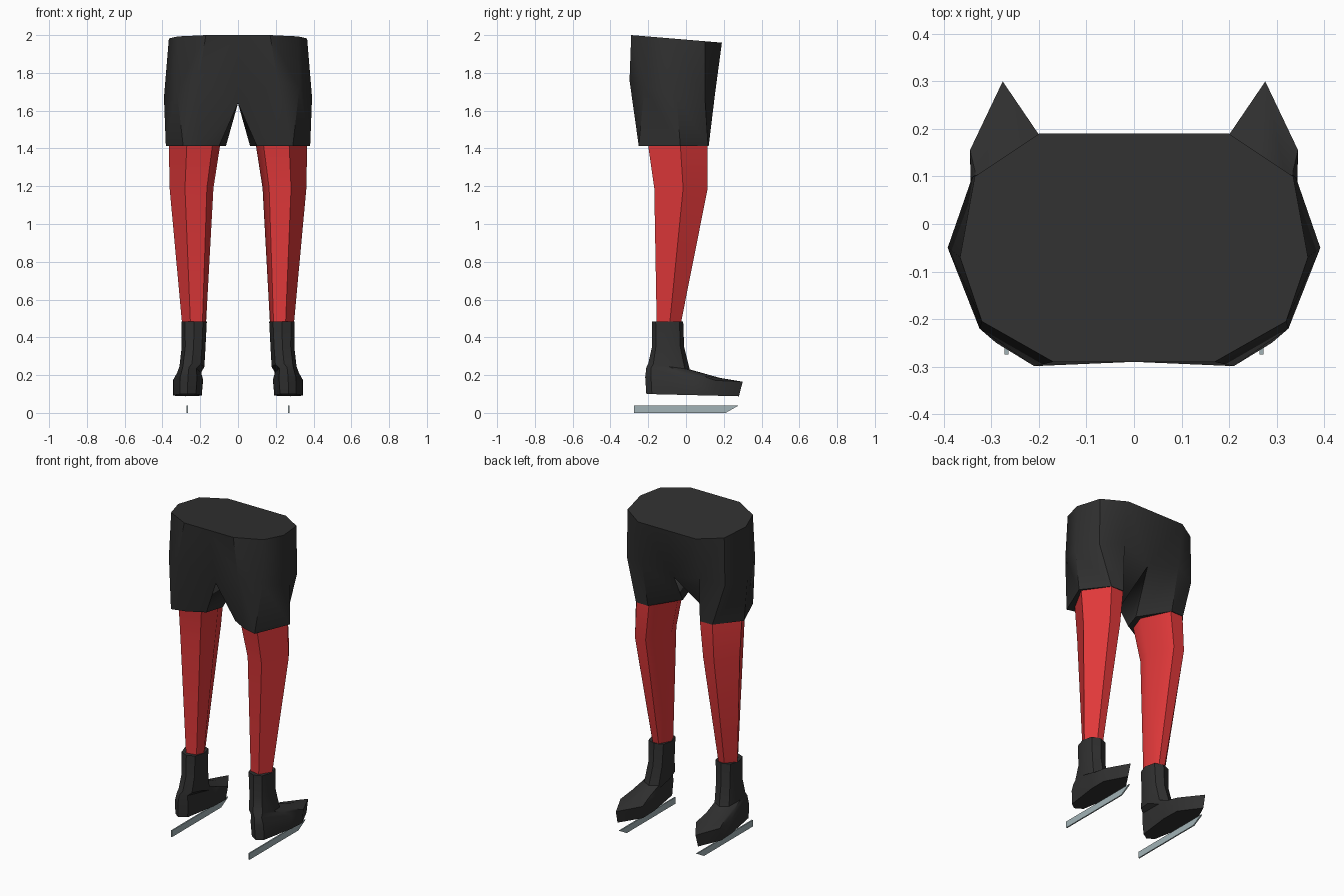
import bpy, bmesh

if "Cube" in bpy.data.objects:
    bpy.data.objects.remove(bpy.data.objects["Cube"])


def material(name, rgb):
    m = bpy.data.materials.new(name)
    m.diffuse_color = (*rgb, 1)
    m.use_nodes = True
    m.node_tree.nodes["Principled BSDF"].inputs["Base Color"].default_value = m.diffuse_color
    return m


BLACK = material("charcoal fabric", (0.03, 0.03, 0.03))
RED = material("red stocking", (0.75, 0.04, 0.042))
STEEL = material("blue grey steel", (0.36, 0.45, 0.47))


def finish(name, bm, mat, angle):
    """Turn a right-hand half into a mirrored, shaded object."""
    bmesh.ops.recalc_face_normals(bm, faces=bm.faces[:])
    me = bpy.data.meshes.new(name)
    bm.to_mesh(me)
    bm.free()
    me.materials.append(mat)
    ob = bpy.data.objects.new(name, me)
    bpy.context.collection.objects.link(ob)
    bpy.ops.object.select_all(action='DESELECT')
    ob.select_set(True)
    bpy.context.view_layer.objects.active = ob
    if angle:
        bpy.ops.object.shade_smooth_by_angle(angle=angle)
    mod = ob.modifiers.new("mirror", 'MIRROR')
    mod.use_clip = True
    return ob


def loft(bm, rings, closed=True):
    """Skin point rings; returns the vertex rings."""
    vs = [[bm.verts.new(p) for p in r] for r in rings]
    n = len(rings[0])
    for a, b in zip(vs, vs[1:]):
        for i in range(n if closed else n - 1):
            j = (i + 1) % n
            bm.faces.new((a[i], a[j], b[j], b[i]))
    return vs


def fit(outline, x0, x1, y0, y1, z0, z1):
    """Place a unit outline in a box, height running from back to toe."""
    return [(x0 + u * (x1 - x0), y0 + v * (y1 - y0), z0 + v * (z1 - z0))
            for u, v in outline]


# Shorts: waist, hip and hem rings of one half
waist = [(0, -.29), (.17, -.29), (.32, -.205), (.366, -.07),
         (.335, .10), (.20, .19), (0, .19)]
waist = [(x, y, 2 - .083 * (y + .29)) for x, y in waist]
hip = [(0, -.22, 1.64), (.21, -.299, 1.76), (.325, -.22, 1.72), (.392, -.05, 1.67),
       (.34, .10, 1.67), (.20, .155, 1.70), (0, .12, 1.64)]
hem = [(.10, -.17), (.20, -.225), (.29, -.25), (.382, -.03),
       (.265, .117), (.18, .12), (.064, -.06)]
hem = [(x, y, 1.412) for x, y in hem]
bm = bmesh.new()
top, mid, low = loft(bm, [waist, hip, hem], closed=False)
bm.faces.new(top)
bm.faces.new(low)
bm.faces.new((mid[-1], mid[0], low[0], low[-1]))   # inner thigh
finish("shorts", bm, BLACK, 0.7)

# Stockinged legs
LEG = [(1, .54), (.62, 1), (.3, 1), (0, .45), (.15, .1), (.65, 0)]
bm = bmesh.new()
r = loft(bm, [fit(LEG, .17, .295, -.155, -.03, .46, .46),
              fit(LEG, .13, .362, -.168, .115, 1.19, 1.19),
              fit(LEG, .095, .366, -.20, .115, 1.415, 1.415)])
bm.faces.new(r[0])
bm.faces.new(r[-1])
finish("legs", bm, RED, 0.9)

# Boots: pointed foot outline below, octagonal shaft above
FOOT = [(.57, 1), (1, .72), (.98, .5), (.76, .06), (.5, 0), (.2, .06), (0, .5), (0, .74)]
SHAFT = [(.5, 1), (.88, .88), (1, .5), (.85, .12), (.5, 0), (.15, .12), (0, .5), (.12, .88)]
bm = bmesh.new()
r = loft(bm, [fit(FOOT, .192, .345, -.21, .28, .10, .088),
              fit(FOOT, .185, .345, -.216, .30, .19, .165),
              fit(FOOT, .195, .325, -.21, .18, .24, .185),
              fit(SHAFT, .178, .31, -.20, .02, .26, .23),
              fit(SHAFT, .172, .298, -.18, -.01, .35, .35),
              fit(SHAFT, .165, .30, -.18, -.015, .485, .485)])
bm.faces.new(r[0])
bm.faces.new(r[-1])
finish("boots", bm, BLACK, 0.7)

# Skate blades: thin bars with a raked tip
side = [(-.275, 0), (.21, 0), (.28, .04), (-.275, .04)]
bm = bmesh.new()
r = loft(bm, [[(x, y, z) for y, z in side] for x in (.264, .272)])
bm.faces.new(r[0])
bm.faces.new(r[-1])
finish("skate_blades", bm, STEEL, 0)
